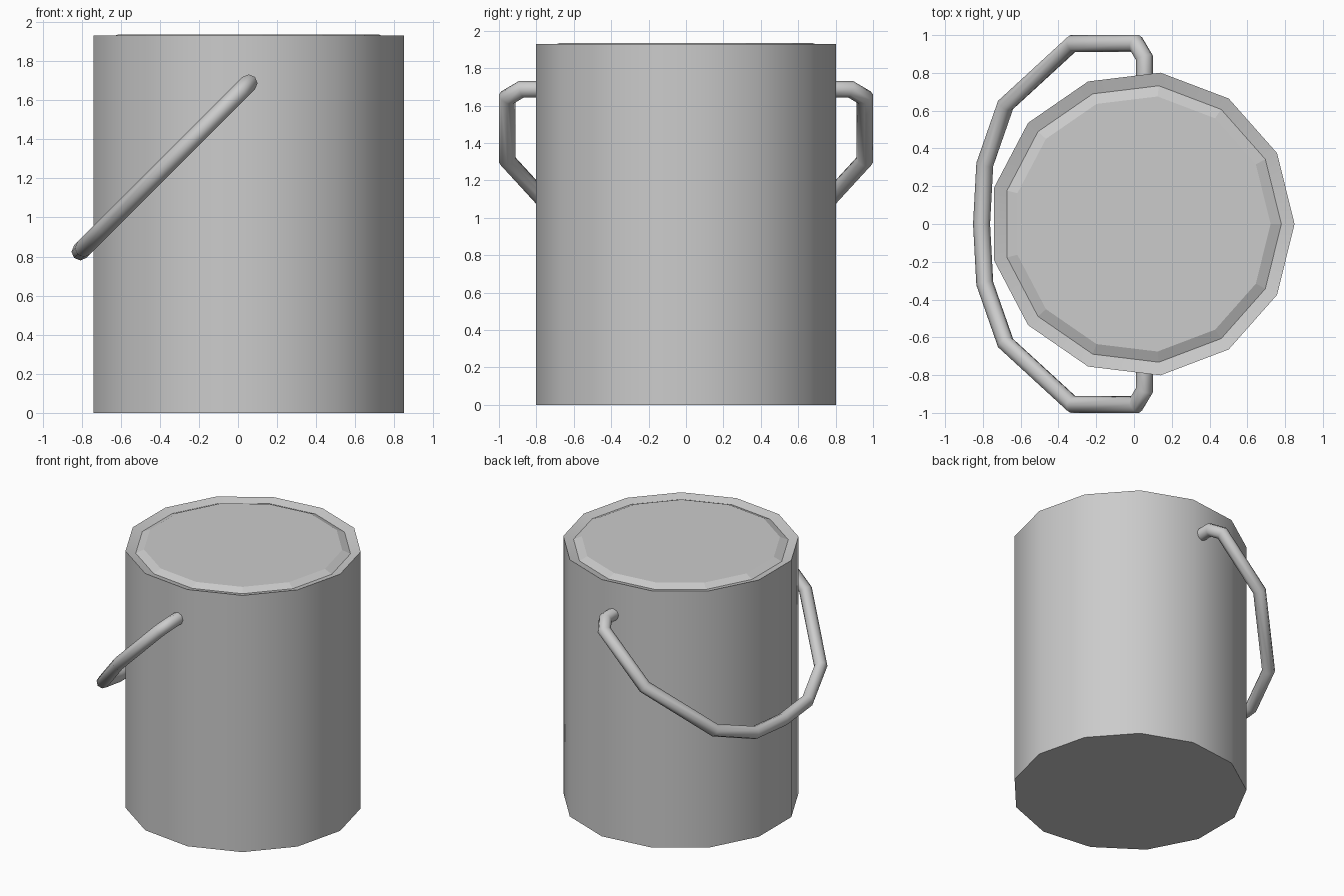
import bpy, bmesh, math
from mathutils import Vector

if "Cube" in bpy.data.objects:
    bpy.data.objects.remove(bpy.data.objects["Cube"])

SIDES = 13
CX = 0.043          # can axis, offset so can + handle are centred


def finish(bm, name, angle):
    bmesh.ops.recalc_face_normals(bm, faces=bm.faces)
    me = bpy.data.meshes.new(name)
    bm.to_mesh(me)
    bm.free()
    ob = bpy.data.objects.new(name, me)
    bpy.context.collection.objects.link(ob)
    if angle:
        me.shade_smooth()
        me.set_sharp_from_angle(angle=math.radians(angle))
    return ob


def skin(bm, rings):
    n = len(rings[0])
    for a, b in zip(rings, rings[1:]):
        for i in range(n):
            j = (i + 1) % n
            bm.faces.new((a[i], a[j], b[j], b[i]))


def lathe(bm, profile):
    rings = []
    for r, z in profile:
        rings.append([bm.verts.new((CX + r * math.cos(math.tau * i / SIDES),
                                    r * math.sin(math.tau * i / SIDES), z))
                      for i in range(SIDES)])
    skin(bm, rings)
    return rings


# can body: flat bottom, wall, rim sloping down to the lid groove
bm = bmesh.new()
rings = lathe(bm, [(0.807, 0), (0.807, 1.93), (0.737, 1.91)])
bm.faces.new(rings[0][::-1])
finish(bm, "can_body", 30)

# lid: bevelled disc rising out of the groove
bm = bmesh.new()
rings = lathe(bm, [(0.737, 1.91), (0.68, 1.935)])
bm.faces.new(rings[-1])
for f in bm.faces:
    if f.normal.z < 0:
        f.normal_flip()
finish(bm, "lid", 0)

# handle: mitred tube swept along a path lying in a 45 degree plane
R, SEG = 0.045, 8
half = [(0.055, 0.76), (0.055, 0.88), (0.01, 0.956), (-0.325, 0.956),
        (-0.68, 0.63), (-0.79, 0.315), (-0.807, 0)]
path = half + [(x, -y) for x, y in reversed(half[:-1])]
pts = [Vector((x, y, x + 1.632)) for x, y in path]
normal = Vector((-1, 0, 1)).normalized()

bm = bmesh.new()
rings = []
for k, p in enumerate(pts):
    d_in = (p - pts[max(k - 1, 0)]).normalized()
    d_out = (pts[min(k + 1, len(pts) - 1)] - p).normalized()
    t = (d_in + d_out).normalized()
    side = t.cross(normal)
    stretch = 1 / max(t.dot(d_out if d_out.length else d_in), 0.5)
    rings.append([])
    for i in range(SEG):
        a = math.tau * i / SEG
        rings[-1].append(bm.verts.new(
            p + side * (R * stretch * math.cos(a)) + normal * (R * math.sin(a))))
skin(bm, rings)
bm.faces.new(rings[0])
bm.faces.new(rings[-1])
finish(bm, "handle", 65)
